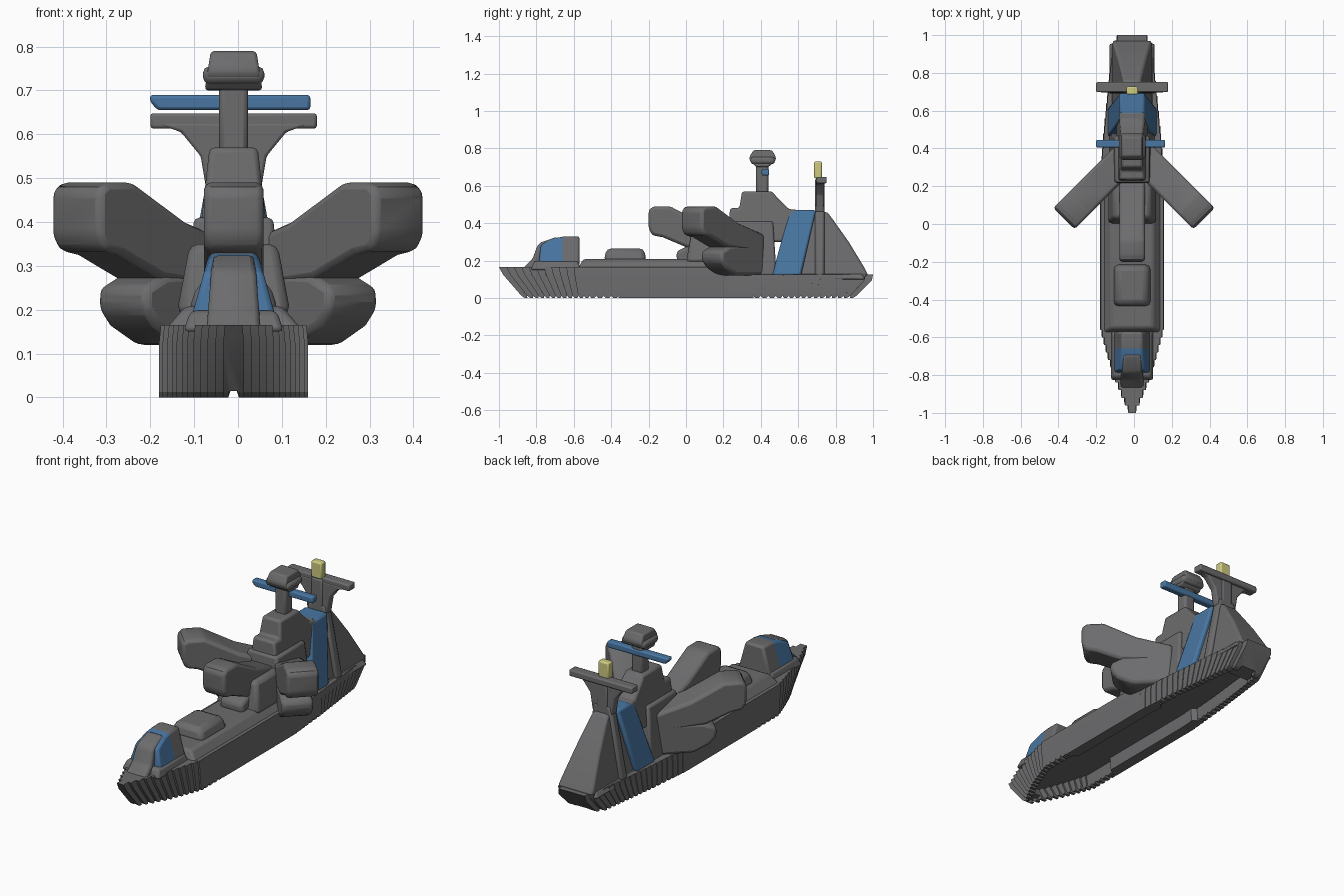
import bpy, bmesh
from math import radians

cube = bpy.data.objects.get("Cube")
if cube:
    bpy.data.objects.remove(cube, do_unlink=True)

CX = -0.01  # ship centreline


def material(name, rgb):
    m = bpy.data.materials.new(name)
    m.use_nodes = True
    m.diffuse_color = (*rgb, 1)
    m.node_tree.nodes["Principled BSDF"].inputs["Base Color"].default_value = (*rgb, 1)
    return m


GREY = material("hull grey", (0.15, 0.15, 0.155))
BLUE = material("accent blue", (0.065, 0.18, 0.36))
YELLOW = material("lamp yellow", (0.62, 0.6, 0.22))


def finish(name, bm, mats, bevel=0.0):
    bmesh.ops.recalc_face_normals(bm, faces=bm.faces)
    me = bpy.data.meshes.new(name)
    bm.to_mesh(me)
    bm.free()
    ob = bpy.data.objects.new(name, me)
    bpy.context.collection.objects.link(ob)
    for m in mats:
        me.materials.append(m)
    if bevel:
        b = ob.modifiers.new("soft edges", 'BEVEL')
        b.width, b.segments = bevel, 2
        b.limit_method, b.angle_limit = 'ANGLE', radians(25)
    bpy.ops.object.select_all(action='DESELECT')
    ob.select_set(True)
    bpy.context.view_layer.objects.active = ob
    bpy.ops.object.shade_smooth_by_angle(angle=radians(40))
    return ob


def prism(name, profile, low, high, mats=(GREY,), bevel=0.012, loc=(CX, 0), turn=0, band=None):
    """Side profile (y, z) given thickness in x, from half width low to high."""
    bm = bmesh.new()
    zs = [z for _, z in profile]
    z0, z1 = min(zs), max(zs)
    sides = []
    for s in (-1, 1):
        sides.append([bm.verts.new((s * (low + (high - low) * (z - z0) / (z1 - z0)), y, z))
                      for y, z in profile])
    n = len(profile)
    for side in sides:
        bm.faces.new(side)
    for i in range(n):
        j = (i + 1) % n
        bm.faces.new((sides[0][i], sides[0][j], sides[1][j], sides[1][i]))
    if band:  # painted band across the part
        for y in band:
            bmesh.ops.bisect_plane(bm, geom=bm.verts[:] + bm.edges[:] + bm.faces[:],
                                   plane_co=(0, y, 0), plane_no=(0, 1, 0))
        for f in bm.faces:
            if band[0] < f.calc_center_median().y < band[1]:
                f.material_index = 1
    ob = finish(name, bm, mats, bevel)
    ob.location = (loc[0], loc[1], 0)
    ob.rotation_euler.z = radians(turn)
    return ob


def block(name, y0, y1, z0, z1, low, high=None, lean=0.0, **kw):
    pts = [(y0, z0), (y1, z0), (y1 - lean, z1), (y0 + lean, z1)]
    return prism(name, pts, low, low if high is None else high, **kw)


# Hull: stepped slabs lofted along the length, hollow underneath
WIDTHS = [(-1, .015), (-.9, .06), (-.8, .10), (-.7, .13), (-.55, .17), (.25, .17),
          (.5, .15), (.7, .13), (.95, .105), (1.01, .06)]


def half_width(y):
    for (a, wa), (b, wb) in zip(WIDTHS, WIDTHS[1:]):
        if y <= b:
            return wa + (wb - wa) * (y - a) / (b - a)
    return WIDTHS[-1][1]


def section(bm, y, w, groove):
    top = .165 if y < .22 else .125
    roof = .07 if abs(y) < .88 else .015
    base = .012 if groove else 0
    inner = max(w - (.065 if abs(y) < .34 else .04), w * .3)
    half = [(inner, roof), (inner + .005, base), (w, base), (w, top * .75), (w - .004, top)]
    ring = half + [(-x, z) for x, z in reversed(half)]
    rake = max(0, abs(y) - .5) / .5 * (.13 if y < 0 else .10)
    verts = []
    for x, z in ring:
        shift = rake * (1 - min(1, z / (.15 if y < 0 else .1)))
        verts.append(bm.verts.new((x, y + (shift if y < 0 else -shift), z)))
    return verts


bm = bmesh.new()
rings = []
STEP = .04
for i in range(50):
    y = -1 + i * STEP
    w = half_width(y + STEP / 2)
    ribbed = abs(y + STEP / 2) > .36
    for part, groove in ((0, True), (.25, False), (.75, False), (.999, True)):
        rings.append(section(bm, y + part * STEP, w, groove and ribbed))
for a, b in zip(rings, rings[1:]):
    for k in range(len(a)):
        m = (k + 1) % len(a)
        bm.faces.new((a[k], a[m], b[m], b[k]))
bm.faces.new(rings[0])
bm.faces.new(rings[-1])
finish("hull", bm, [GREY]).location.x = CX

# Decks
block("raised_deck", -.58, .28, .15, .208, .16, .11, lean=.03)
block("deck_step", -.44, -.21, .19, .265, .105, .08, lean=.015, bevel=.025)
block("aft_deck", .2, .96, .1, .135, .125, .10, lean=.02)

# Bow housing with its painted band
block("bow_base", -.83, -.56, .15, .198, .115, .098, lean=.02)
prism("bow_housing", [(-.79, .17), (-.57, .17), (-.57, .33), (-.645, .33), (-.70, .32),
                      (-.775, .285)], .10, .055, mats=(GREY, BLUE), band=(-.80, -.66))
prism("bow_ramp", [(-.88, .15), (-.69, .15), (-.69, .327), (-.775, .298), (-.795, .28),
                   (-.82, .21)], .062, .048)

# Three launchers: one forward and one to each side
BARREL = [(.05, .24), (.32, .27), (.45, .325), (.505, .335), (.525, .37), (.525, .47),
          (.50, .49), (.41, .49), (.24, .40), (.05, .34)]
MOUNT = [(.05, .12), (.26, .12), (.34, .16), (.375, .20), (.375, .25), (.31, .28), (.05, .29)]
for side, turn, pivot, girth in (("front", 0, .325, .068), ("left", 45, .40, .08),
                                 ("right", -45, .40, .08)):
    for part, shape in (("barrel", BARREL), ("mount", MOUNT)):
        prism(f"{side}_launcher_{part}", [(-r, z) for r, z in shape], girth, girth,
              bevel=.018, loc=(CX if turn == 0 else 0, pivot), turn=turn)
block("launcher_pedestal", .0, .3, .19, .35, .13, .10, lean=.03, bevel=.02)

# Bridge tower, neck, head and crossing spar
block("tower_base", .2, .485, .12, .41, .12, .09, lean=.02)
prism("tower", [(.225, .3), (.59, .3), (.595, .472), (.55, .475), (.52, .505), (.485, .54),
                (.46, .57), (.30, .57), (.285, .48), (.235, .48)], .085, .055)
block("tower_neck", .375, .44, .55, .73, .033)
prism("tower_head", [(.375, .70), (.44, .70), (.48, .735), (.48, .755), (.46, .79), (.36, .79),
                     (.34, .755), (.34, .735)], .066, .052, bevel=.008)
block("tower_head_rim", .345, .475, .715, .755, .07, bevel=.015)
prism("blue_spar", [(-.183, .675), (-.165, .655), (.183, .655), (.183, .69), (-.183, .69)],
      .02, .02, mats=(BLUE,), bevel=.01, loc=(-.018, .425), turn=-90)

# Funnel and sloping stern
prism("funnel", [(.46, .12), (.615, .12), (.695, .47), (.555, .47)], .13, .066, mats=(BLUE,))
prism("stern_housing", [(.6, .12), (.975, .12), (.955, .16), (.87, .30), (.785, .42),
                        (.755, .46), (.66, .46)], .105, .045)

# Rear mast with braced crossbar and lamp
block("mast_buttress", .69, .74, .12, .5, .125, .05)
block("mast_post", .69, .74, .45, .64, .035)
brace = [(.175, .625), (.12, .605), (.075, .55), (.06, .46)]
prism("mast_brace", brace + [(-x, z) for x, z in reversed(brace)], .02, .02,
      bevel=.006, loc=(CX, .715), turn=90)
block("mast_crossbar", -.19, .19, .613, .648, .027, bevel=.007, loc=(CX, .725), turn=90)
block("lamp", .685, .727, .64, .73, .031, mats=(YELLOW,), bevel=.008)
